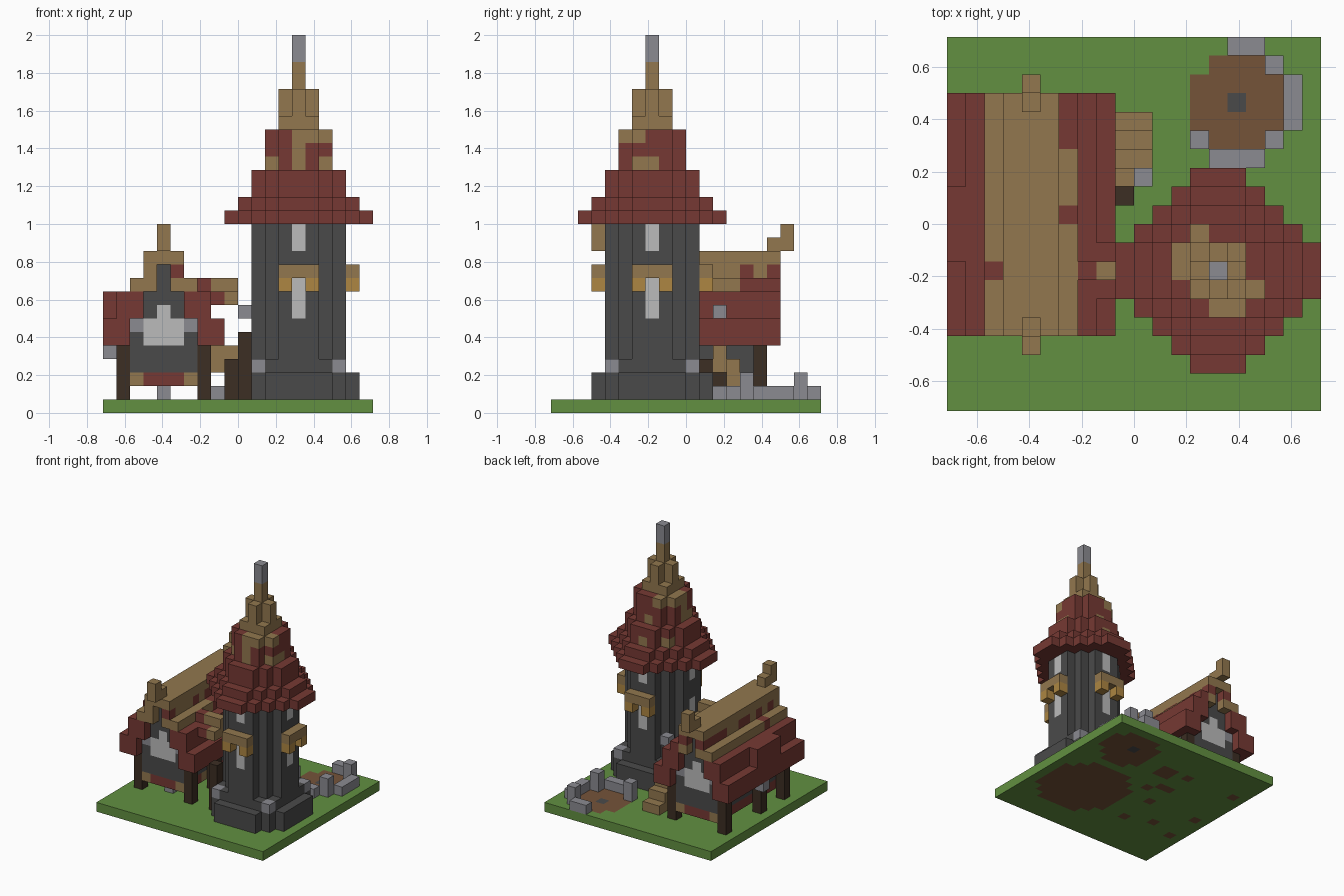
import bpy, bmesh, random
from mathutils import Vector

random.seed(7)
U = 1 / 14          # edge of one cube
HALF = 10           # half the ground width in cubes

if "Cube" in bpy.data.objects:
    bpy.data.objects.remove(bpy.data.objects["Cube"])


def linear(c):
    c /= 255
    return c / 12.92 if c < 0.04045 else ((c + 0.055) / 1.055) ** 2.4


def material(name, *rgb):
    m = bpy.data.materials.new(name)
    m.use_nodes = True
    col = [linear(c) for c in rgb] + [1]
    m.diffuse_color = col
    m.node_tree.nodes["Principled BSDF"].inputs["Base Color"].default_value = col
    return m


mats = {
    "grass": material("grass green", 98, 144, 65),
    "red": material("roof red", 118, 57, 51),
    "tan": material("pale wood", 146, 119, 78),
    "ochre": material("ochre wood", 173, 134, 66),
    "wall": material("dark stone", 74, 74, 74),
    "stone": material("light stone", 139, 139, 145),
    "glass": material("window grey", 187, 187, 187),
    "dirt": material("dirt brown", 117, 83, 57),
    "wood": material("dark wood", 60, 46, 35),
}
grid = {}           # cube position -> (part, colour)


def span(v):
    return range(v[0], v[1] + 1) if isinstance(v, tuple) else (v,)


def fill(part, col, xs, ys, zs):
    """Fill a block; each range is a number or an inclusive pair."""
    for x in span(xs):
        for y in span(ys):
            for z in span(zs):
                c = col() if callable(col) else col
                grid[x, y, z] = (part, c)


def disc(part, col, cx, cy, r, limit, zs):
    """Stepped round slab: radius r, corners trimmed by |dx|+|dy| <= limit."""
    for dx in range(-r, r + 1):
        for dy in range(-r, r + 1):
            if abs(dx) + abs(dy) <= limit:
                fill(part, col, cx + dx, cy + dy, zs)


def patchy(chance):
    return lambda: "tan" if random.random() < chance else "red"


# Tower: stone shaft on a wider foot with light corner stones
TX, TY = 14, 7
disc("tower_foot", "wall", TX, TY, 4, 6, (1, 2))
disc("tower_foot", "wall", TX, TY, 3, 5, 3)
for sx in (-3, 3):
    for sy in (-3, 3):
        fill("tower_corner_stones", "stone", TX + sx, TY + sy, 3)
disc("tower_shaft", "wall", TX, TY, 3, 4, (4, 13))

# Tower windows on every side, with hoods where there is room
for dx, dy in ((0, -1), (1, 0), (0, 1), (-1, 0)):
    wx, wy = TX + 3 * dx, TY + 3 * dy
    fill("tower_windows", "glass", wx, wy, (7, 9))
    fill("tower_windows", "glass", wx, wy, (12, 13))
    if dx < 0:
        continue
    for s in (-1, 0, 1):
        hx, hy = wx + dx + s * dy, wy + dy + s * dx
        fill("window_hoods", "tan", hx, hy, 10)
        if s:
            fill("window_hoods", "ochre", hx, hy, 9)

# Tower roof: stepped tiers, then the spire
for r, limit, zs, chance in ((5, 6, 14, 0), (4, 5, 15, 0), (3, 4, (16, 17), .08),
                             (2, 3, (18, 20), .45)):
    disc("tower_roof", patchy(chance), TX, TY, r, limit, zs)
disc("spire", "tan", TX, TY, 1, 2, 21)
disc("spire", "tan", TX, TY, 1, 1, (22, 23))
fill("spire", "tan", TX, TY, (24, 25))
fill("spire_tip", "stone", TX, TY, (26, 27))

# House body raised on posts
HX = 4
fill("house_floor", patchy(.4), (2, 6), (5, 15), 2)
fill("house_walls", "wall", (2, 6), (5, 15), (3, 8))
fill("house_walls", "wall", HX, (5, 15), (9, 10))
for y in (5, 15):
    fill("house_floor", "red", (3, 5), y, 2)
    for x in (2, 6):
        fill("house_floor", "tan", x, y, 2)
        fill("gable_stones", "stone", x, y, 6)
    fill("gable_windows", "glass", (3, 5), y, (5, 6))
    fill("gable_windows", "glass", HX, y, 7)
for x in (1, 7):
    for y in (5, 9, 12, 15):
        if (x, y) != (1, 12):
            fill("house_posts", "wood", x, y, (1, 5))
fill("house_pillar", "stone", HX, 6, 1)

# House roof: mirrored slopes, ridge and end finials
fill("house_ridge", "tan", (3, 5), (4, 16), 11)
for s in (-1, 1):
    fill("house_roof", patchy(.6), HX + s, (4, 16), (9, 10))
    fill("house_roof", "red", HX + 2 * s, (4, 16), (7, 8))
    fill("house_roof", patchy(.65), HX + 2 * s, (4, 16), 9)
    fill("house_roof", "red", HX + 3 * s, (4, 16), (6, 8))
    fill("house_roof", "red", HX + 4 * s, (4, 16), (5, 6))
    for y in (4, 16):
        fill("house_roof", "red", HX + 3 * s, y, 5)
        fill("house_roof", "tan", HX + s, y, 9)
for y, out in ((4, 3), (16, 17)):
    fill("ridge_finials", "tan", HX, y, 12)
    fill("ridge_finials", "tan", HX, out, (12, 13))

# Side dormer
fill("dormer", "red", 0, (8, 11), (7, 8))
fill("dormer", "stone", 0, 10, 4)
fill("dormer", "stone", 1, (9, 10), 5)

# Roofed link from house to tower, on wooden supports
fill("link_roof", "red", (7, 8), (6, 8), 8)
fill("link_roof", "tan", 9, (6, 8), 8)
fill("link_roof", "red", 7, 7, 9)
fill("link_roof", "tan", (8, 9), 7, 9)
for y in (5, 9):
    fill("link_posts", "wood", 10, y, (1, 5))

# Porch steps climbing to the side door
fill("porch_steps", "tan", (9, 10), 15, 1)
fill("porch_steps", "tan", (9, 10), 14, (1, 2))
fill("porch_steps", "tan", (9, 10), 13, (2, 3))
fill("porch_steps", "tan", (8, 9), 12, (3, 4))
fill("porch_base", "stone", 8, 12, 1)
fill("porch_post", "wood", 9, 11, (1, 3))
fill("porch_lamp", "stone", 10, 12, 7)

# Broken stone ring round a dirt patch
WX, WY = 15, 16
fill("stone_ring", "stone", (WX, WX + 1), WY + 3, 1)
fill("stone_ring", "stone", WX + 3, (WY - 1, WY + 1), 1)
fill("stone_ring", "stone", (WX - 1, WX + 1), WY - 3, 1)
for dx, dy in ((2, 2), (2, -2), (-2, -2)):
    fill("stone_ring", "stone", WX + dx, WY + dy, (1, 2))

# Ground: grass, with dirt under everything that stands on it
standing = {(x, y) for x, y, z in grid if z == 1}
fill("ground", "grass", (0, 19), (0, 19), 0)
disc("ground", "dirt", WX, WY, 2, 3, 0)
fill("ground", "wall", WX, WY, 0)
for x, y in standing:
    edge = min(x, y) == 0 or max(x, y) == 19
    fill("ground", "grass" if edge else "dirt", x, y, 0)


def build(part):
    """Make one mesh from the exposed cube faces of a part."""
    bm = bmesh.new()
    verts, slots = {}, []
    for pos, (owner, col) in grid.items():
        if owner != part:
            continue
        if col not in slots:
            slots.append(col)
        for axis in range(3):
            for side in (0, 1):
                n = list(pos)
                n[axis] += 2 * side - 1
                if tuple(n) in grid:
                    continue
                ring = []
                for a, b in ((0, 0), (1, 0), (1, 1), (0, 1)):
                    p = list(pos)
                    p[axis] += side
                    p[(axis + 1) % 3] += a
                    p[(axis + 2) % 3] += b
                    key = tuple(p)
                    if key not in verts:
                        verts[key] = bm.verts.new(
                            (Vector(key) - Vector((HALF, HALF, 0))) * U)
                    ring.append(verts[key])
                face = bm.faces.new(ring if side else ring[::-1])
                face.material_index = slots.index(col)
    bmesh.ops.dissolve_limit(bm, angle_limit=0.01, verts=bm.verts[:],
                             edges=bm.edges[:], delimit={"MATERIAL"})
    me = bpy.data.meshes.new(part)
    bm.to_mesh(me)
    bm.free()
    for col in slots:
        me.materials.append(mats[col])
    bpy.context.collection.objects.link(bpy.data.objects.new(part, me))


for name in dict.fromkeys(owner for owner, col in grid.values()):
    build(name)
